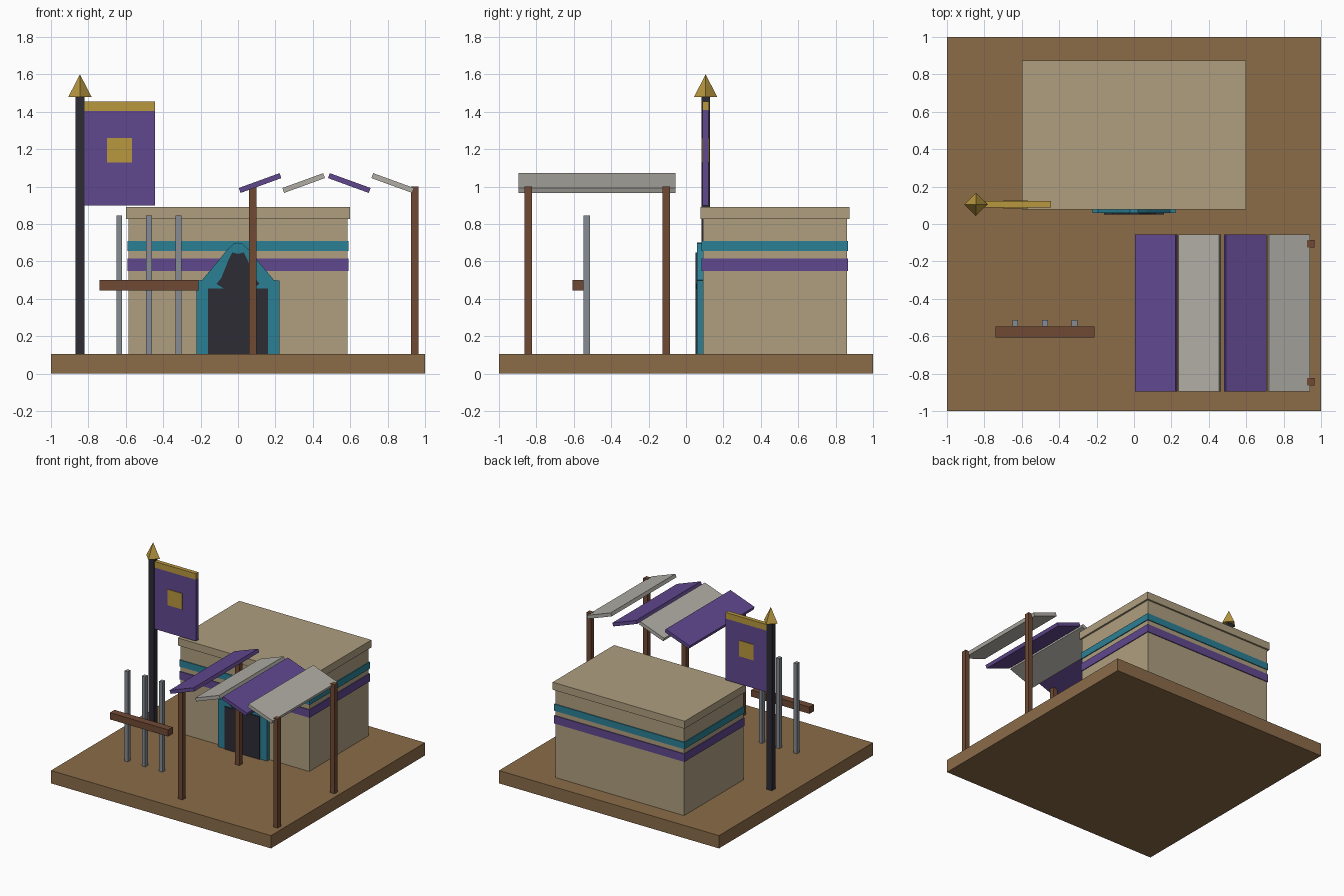
import bpy, math

cube = bpy.data.objects.get("Cube")
if cube:
    bpy.data.objects.remove(cube, do_unlink=True)


def material(name, hex_code):
    """Flat material from an sRGB hex code, stored as linear values."""
    srgb = [int(hex_code[i:i + 2], 16) / 255 for i in (0, 2, 4)]
    lin = [c / 12.92 if c <= 0.04045 else ((c + 0.055) / 1.055) ** 2.4 for c in srgb]
    mat = bpy.data.materials.new(name)
    mat.use_nodes = True
    mat.diffuse_color = (*lin, 1)
    bsdf = next(n for n in mat.node_tree.nodes if n.type == 'BSDF_PRINCIPLED')
    bsdf.inputs["Base Color"].default_value = (*lin, 1)
    return mat


earth = material("earth brown", "8B6C49")
sand = material("sandstone", "AF9F80")
purple = material("purple cloth", "61488F")
teal = material("teal paint", "2B8095")
dark = material("dark iron", "2D2C35")
gold = material("gold", "B8973F")
wood = material("red brown wood", "704A35")
steel = material("steel grey", "868C94")
canvas = material("pale canvas", "B1AEA6")


def box(name, x, y, z, mat, tilt=0):
    """Box spanning the (min, max) ranges, optionally tilted about y."""
    ranges = (x, y, z)
    bpy.ops.mesh.primitive_cube_add(size=1, location=[sum(r) / 2 for r in ranges])
    ob = bpy.context.object
    ob.name = name
    ob.scale = [r[1] - r[0] for r in ranges]
    ob.rotation_euler.y = tilt
    ob.data.materials.append(mat)
    return ob


def around(center, size):
    return (center - size / 2, center + size / 2)


def arch_plate(name, half, y, mat):
    """Symmetric plate in the xz plane from the right half of its outline."""
    outline = half + [(-px, pz) for px, pz in reversed(half) if px > 0]
    n = len(outline)
    verts = [(px, py, pz) for py in y for px, pz in outline]
    faces = [list(range(n)), list(range(2 * n - 1, n - 1, -1))]
    faces += [[i, i + n, (i + 1) % n + n, (i + 1) % n] for i in range(n)]
    mesh = bpy.data.meshes.new(name)
    mesh.from_pydata(verts, [], faces)
    mesh.materials.append(mat)
    ob = bpy.data.objects.new(name, mesh)
    bpy.context.collection.objects.link(ob)


GROUND = 0.105
box("ground_slab", (-1, 1), (-1, 1), (0, GROUND), earth)

# Building with roof slab and painted bands
box("walls", (-0.585, 0.585), (0.09, 0.86), (GROUND, 0.83), sand)
box("roof_slab", (-0.6, 0.6), (0.077, 0.874), (0.828, 0.89), sand)
for name, z, mat in (("teal_band", (0.655, 0.71), teal), ("purple_band", (0.55, 0.615), purple)):
    box(name, (-0.592, 0.592), (0.083, 0.867), z, mat)

# Arched doorway
arch_plate("door_frame", [(0.222, GROUND), (0.222, 0.497), (0.192, 0.5), (0.1, 0.61),
                          (0.06, 0.66), (0.022, 0.697), (0, 0.7)], (0.058, 0.092), teal)
arch_plate("door_opening", [(0.16, GROUND), (0.16, 0.455), (0.075, 0.455), (0.115, 0.48),
                            (0.09, 0.51), (0.05, 0.61), (0.03, 0.648), (0, 0.64)],
           (0.05, 0.06), dark)

# Banner on its pole
box("banner_pole", around(-0.845, 0.05), around(0.105, 0.046), (GROUND, 1.48), dark)
bpy.ops.mesh.primitive_cone_add(vertices=4, radius1=0.062, radius2=0, depth=0.12,
                                location=(-0.845, 0.105, 1.54))
bpy.context.object.name = "pole_finial"
bpy.context.object.data.materials.append(gold)
box("banner_cloth", (-0.82, -0.445), around(0.105, 0.032), (0.9, 1.41), purple)
box("banner_top_trim", (-0.82, -0.445), around(0.105, 0.034), (1.405, 1.455), gold)
box("banner_emblem", (-0.7, -0.568), around(0.105, 0.042), (1.13, 1.26), gold)

# Market awning: four posts and four tilted slats
for side, x in (("right", 0.08), ("left", 0.945)):
    for end, y in (("front", -0.843), ("back", -0.105)):
        box(f"awning_post_{end}_{side}", around(x, 0.04), around(y, 0.04), (GROUND, 1.0), wood)
slats = ((0.118, -1, purple), (0.351, -1, canvas), (0.595, 1, purple), (0.827, 1, canvas))
for i, (x, sign, mat) in enumerate(slats):
    box(f"awning_slat_{i + 1}", around(x, 0.232), (-0.895, -0.055), around(1.019, 0.028),
        mat, sign * math.radians(20))

# Rack with three upright shafts
box("rack_bar", (-0.74, -0.21), (-0.607, -0.547), (0.445, 0.5), wood)
for i in range(3):
    box(f"rack_shaft_{i + 1}", around(-0.634 + i * 0.158, 0.03), around(-0.53, 0.034),
        (GROUND, 0.845), steel)
